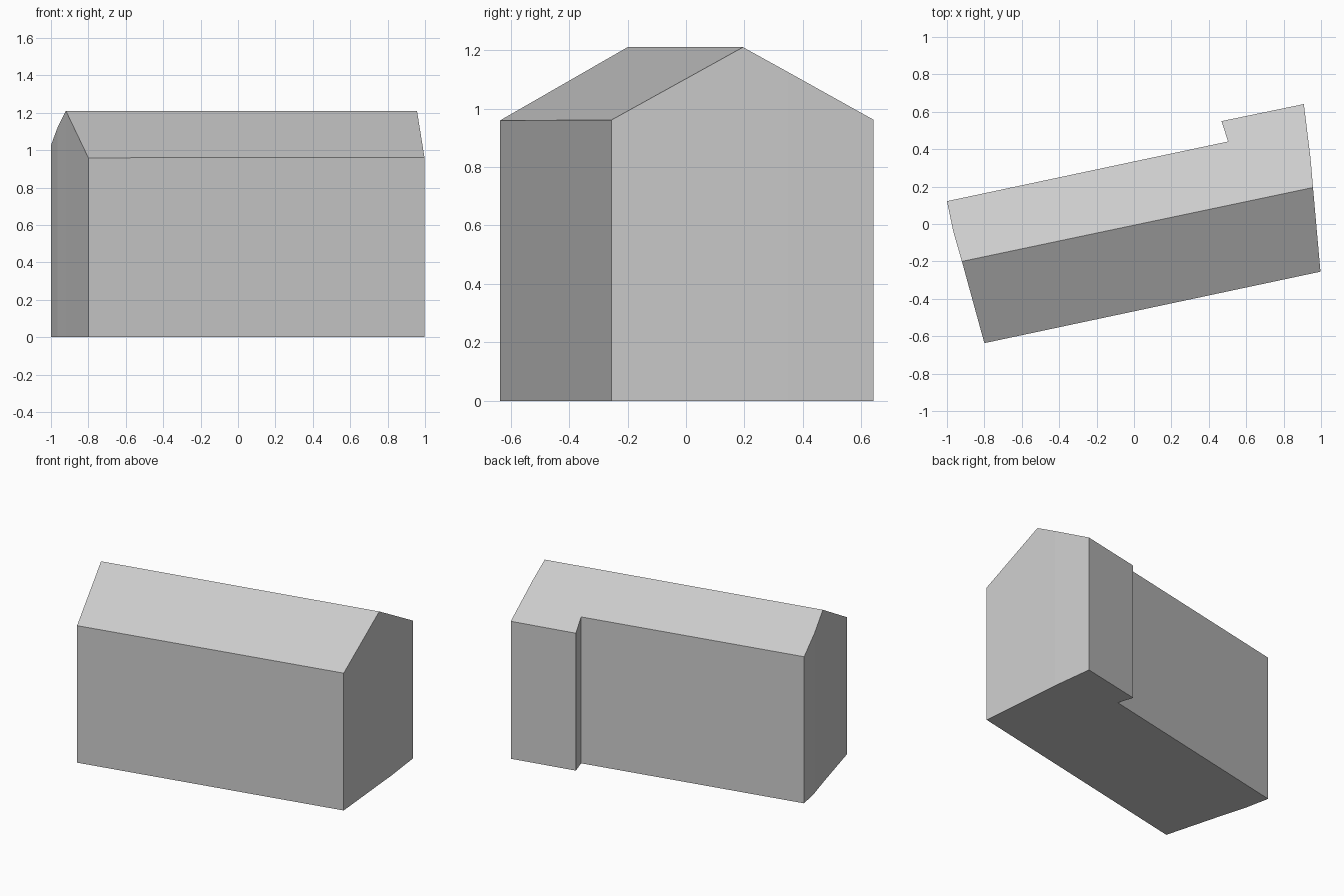
import bpy
import bmesh
from mathutils import Vector

cube = bpy.data.objects.get("Cube")
if cube:
    bpy.data.objects.remove(cube, do_unlink=True)

RIDGE_Z = 1.21
SLOPE = 0.555

# Footprint, counter-clockwise from the front right corner
front = [(-0.80, -0.637), (0.997, -0.255)]
ridge_left, ridge_right = (0.957, 0.195), (-0.92, -0.20)
back = [(0.944, 0.35), (0.908, 0.641), (0.468, 0.55),
        (0.503, 0.441), (-1.0, 0.122), (-0.965, -0.045)]
outline = front + [ridge_left] + back + [ridge_right]

# Roof height falls with distance from the ridge line
ridge_start = Vector(ridge_right)
along = (Vector(ridge_left) - ridge_start).normalized()
across = Vector((-along.y, along.x))


def roof_height(point):
    return RIDGE_Z - SLOPE * abs((Vector(point) - ridge_start).dot(across))


bm = bmesh.new()
low = [bm.verts.new((x, y, 0)) for x, y in outline]
high = [bm.verts.new((x, y, roof_height((x, y)))) for x, y in outline]

# Floor and walls
bm.faces.new(low[::-1])
count = len(outline)
for i in range(count):
    j = (i + 1) % count
    bm.faces.new((low[i], low[j], high[j], high[i]))

# Front and back roof slopes, sharing the ridge
bm.faces.new(high[:3] + high[-1:])
bm.faces.new(high[2:])
bmesh.ops.recalc_face_normals(bm, faces=bm.faces)

mesh = bpy.data.meshes.new("gabled_building")
bm.to_mesh(mesh)
bm.free()
building = bpy.data.objects.new("gabled_building", mesh)
bpy.context.collection.objects.link(building)

# Plain grey over the whole building
grey = bpy.data.materials.new("light_grey")
grey.use_nodes = True
grey.diffuse_color = (0.6, 0.6, 0.6, 1)
grey.node_tree.nodes["Principled BSDF"].inputs["Base Color"].default_value = (0.6, 0.6, 0.6, 1)
mesh.materials.append(grey)
